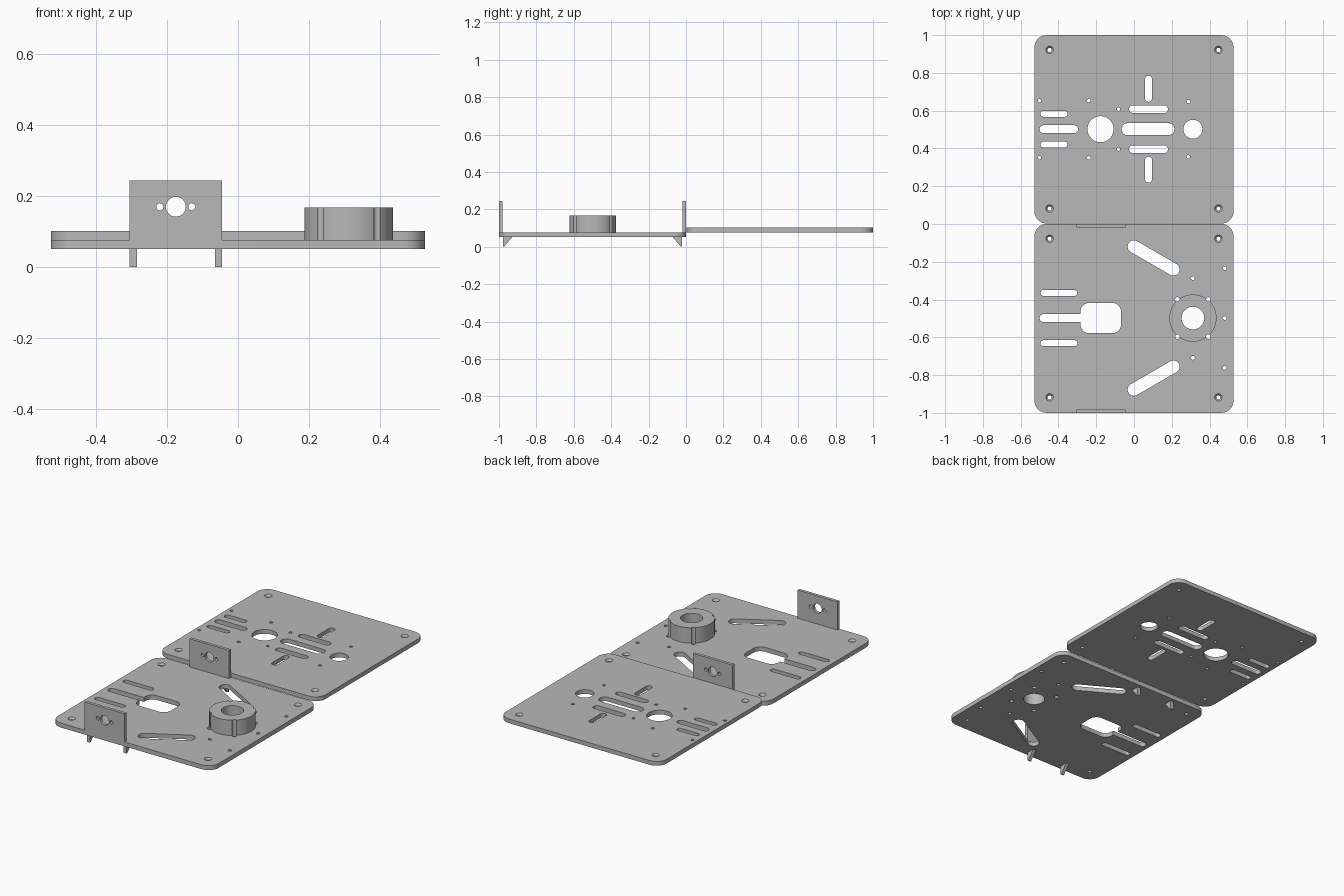
import bpy, bmesh, math
from mathutils import Matrix, Vector

if "Cube" in bpy.data.objects:
    bpy.data.objects.remove(bpy.data.objects["Cube"])

gray = bpy.data.materials.new("plain gray")
gray.use_nodes = True
color = (0.48, 0.48, 0.48, 1)
gray.diffuse_color = color
gray.node_tree.nodes["Principled BSDF"].inputs["Base Color"].default_value = color

# Heights shared by the parts
Z_LOW, Z_MID, Z_TOP = 0.051, 0.077, 0.102
UPRIGHT = Matrix.Rotation(math.pi / 2, 4, 'X')                      # flat x,y -> x,z
SIDEWAYS = Matrix(((0, 0, 1, 0), (1, 0, 0, 0), (0, 1, 0, 0), (0, 0, 0, 1)))  # flat x,y -> y,z


def rounded(cx, cy, w, h, r, angle=0.0, seg=8):
    """Outline of a rounded rectangle; also gives slots and circles."""
    turn, pts = Matrix.Rotation(angle, 2), []
    for q, (sx, sy) in enumerate(((1, 1), (-1, 1), (-1, -1), (1, -1))):
        for i in range(seg + 1):
            a = (q + i / seg) * math.pi / 2
            p = Vector((sx * (w / 2 - r) + r * math.cos(a), sy * (h / 2 - r) + r * math.sin(a)))
            p = turn @ p + Vector((cx, cy))
            if not any((p - o).length < 1e-5 for o in pts):
                pts.append(p)
    return pts


def circle(x, y, r, seg=8):
    return rounded(x, y, 2 * r, 2 * r, r, seg=seg)


def slot(x0, x1, y, w):
    return rounded((x0 + x1) / 2, y, x1 - x0, w, w / 2)


def box(x0, x1, y0, y1):
    return [Vector(p) for p in ((x0, y0), (x1, y0), (x1, y1), (x0, y1))]


def prism(bm, outline, z0, z1):
    low = [bm.verts.new((p[0], p[1], z0)) for p in outline]
    high = [bm.verts.new((p[0], p[1], z1)) for p in outline]
    bm.faces.new(low[::-1])
    bm.faces.new(high)
    for i in range(len(low)):
        j = (i + 1) % len(low)
        bm.faces.new((low[i], low[j], high[j], high[i]))


def finish(bm, name, matrix=None):
    if matrix:
        bm.transform(matrix)
    bmesh.ops.recalc_face_normals(bm, faces=bm.faces)
    mesh = bpy.data.meshes.new(name)
    bm.to_mesh(mesh)
    bm.free()
    mesh.materials.append(gray)
    ob = bpy.data.objects.new(name, mesh)
    bpy.context.collection.objects.link(ob)
    return ob


def part(name, outline, z0, z1, holes=(), screws=(), matrix=None):
    """Extruded outline with through holes and countersunk screw holes."""
    bm = bmesh.new()
    prism(bm, outline, z0, z1)
    ob = finish(bm, name, matrix)
    bpy.ops.object.select_all(action='DESELECT')
    bpy.context.view_layer.objects.active = ob
    ob.select_set(True)
    if holes or screws:
        cut = bmesh.new()
        for h in holes:
            prism(cut, h, z0 - 0.02, z1 + 0.02)
        for x, y in screws:
            prism(cut, circle(x, y, 0.011), z0 - 0.02, z1 + 0.02)
            bmesh.ops.create_cone(cut, cap_ends=True, segments=32, radius1=0.01,
                                  radius2=0.023, depth=0.0173,
                                  matrix=Matrix.Translation((x, y, z1 - 0.0047)))
        cutter = finish(cut, name + "_cutter", matrix)
        cutter.hide_render = True
        mod = ob.modifiers.new("holes", 'BOOLEAN')
        mod.operation, mod.object, mod.solver = 'DIFFERENCE', cutter, 'EXACT'
        mod.use_self = True
        bpy.ops.object.modifier_apply(modifier=mod.name)
        bpy.data.objects.remove(cutter)
    bpy.ops.object.shade_smooth_by_angle(angle=math.radians(30))
    return ob


# Back plate: slots and holes mirrored about its middle line
MID = 0.502
holes = [slot(-0.066, 0.214, MID, 0.064), slot(-0.5, -0.296, MID, 0.042),
         circle(-0.177, MID, 0.069, 12), circle(0.312, MID, 0.05, 12)]
for s in (-1, 1):
    holes += [slot(-0.026, 0.18, MID + s * 0.106, 0.04),
              slot(-0.495, -0.352, MID + s * 0.081, 0.031),
              rounded(0.077, MID + s * 0.214, 0.037, 0.138, 0.0185)]
    holes += [circle(x, MID + s * d, 0.009, 4)
              for x, d in ((-0.5, 0.151), (-0.24, 0.151), (-0.082, 0.106), (0.288, 0.146))]
corners = [(x, s * 0.42) for x in (-0.447, 0.447) for s in (-1, 1)]
part("back_plate", rounded(0, 0.501, 1.054, 0.998, 0.065), Z_MID, Z_TOP, holes,
     [(x, MID + y) for x, y in corners])

# Front plate: pocket, slots, motor ring holes and bracket notches
MID = -0.498
RING_X, BX0, BX1, THICK = 0.312, -0.305, -0.045, 0.018
notches = [circle(RING_X + sx * 0.082, MID + sy * 0.099, 0.012, 5)
           for sx in (-1, 1) for sy in (-1, 1)]
bore = circle(RING_X, MID, 0.06, 12)
holes = [rounded(-0.176, MID, 0.214, 0.16, 0.045), slot(-0.5, -0.25, MID, 0.042),
         bore, circle(0.481, MID, 0.01, 4),
         box(BX0, BX1, -1.02, -1 + THICK), box(BX0, BX1, -THICK, 0.02)] + notches
for s in (-1, 1):
    holes += [slot(-0.495, -0.3, MID + s * 0.133, 0.032),
              rounded(0.104, MID + s * 0.318, 0.308, 0.066, 0.033, -s * math.radians(30)),
              circle(RING_X, MID + s * 0.211, 0.01, 4), circle(0.481, MID + s * 0.264, 0.01, 4)]
part("front_plate", rounded(0, -0.5, 1.054, 1.0, 0.065), Z_LOW, Z_MID, holes,
     [(x, MID + y) for x, y in corners])

# Raised ring with bore and four screw grooves
part("raised_ring", circle(RING_X, MID, 0.125, 16), Z_MID, 0.168, [bore] + notches)

# Upright brackets, each with two triangular gussets below the plate
for name, y0, inward in (("front", -1.0, 1), ("middle", 0.0, -1)):
    y1 = y0 + inward * THICK
    eyes = [circle(-0.175, 0.17, 0.028)] + [circle(-0.175 + s * 0.045, 0.17, 0.01, 5) for s in (-1, 1)]
    part(name + "_bracket", box(BX0, BX1, Z_LOW, 0.244), min(-y0, -y1), max(-y0, -y1),
         eyes, matrix=UPRIGHT)
    y2 = y0 + inward * 0.021
    for side, x in (("right", BX0), ("left", BX1 - 0.02)):
        part(f"{name}_{side}_gusset",
             [(y2, Z_LOW), (y2, 0), (y2 + inward * 0.006, 0), (y2 + inward * 0.05, Z_LOW)],
             x, x + 0.02, matrix=SIDEWAYS)
